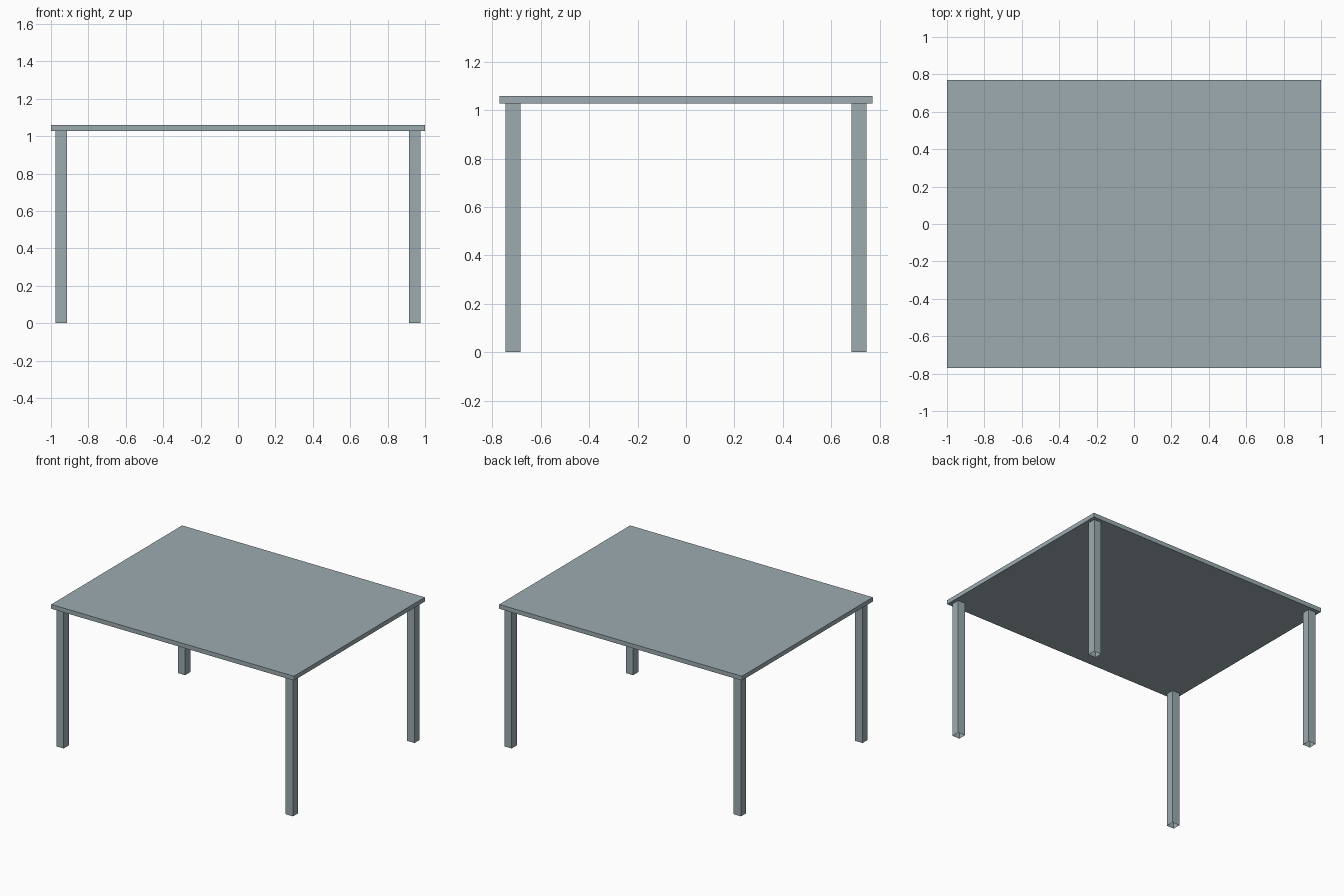
import bpy, bmesh
from mathutils import Vector

if "Cube" in bpy.data.objects:
    bpy.data.objects.remove(bpy.data.objects["Cube"])

mat = bpy.data.materials.new("blue grey")
mat.diffuse_color = (0.335, 0.41, 0.435, 1)
mat.use_nodes = True
mat.node_tree.nodes["Principled BSDF"].inputs["Base Color"].default_value = mat.diffuse_color


def box(name, lo, hi, open_ends=False):
    """Axis-aligned box; open_ends drops the top and bottom faces."""
    lo, hi = Vector(lo), Vector(hi)
    bm = bmesh.new()
    bmesh.ops.create_cube(bm, size=1)
    for v in bm.verts:
        v.co = (lo + hi) / 2 + v.co * (hi - lo)
    bm.normal_update()
    if open_ends:
        ends = [f for f in bm.faces if abs(f.normal.z) > 0.5]
        bmesh.ops.delete(bm, geom=ends, context='FACES_ONLY')
    mesh = bpy.data.meshes.new(name)
    bm.to_mesh(mesh)
    bm.free()
    mesh.materials.append(mat)
    obj = bpy.data.objects.new(name, mesh)
    bpy.context.collection.objects.link(obj)
    return obj


# Thin rectangular top
box("table_top", (-1, -0.77, 1.028), (1, 0.77, 1.06))

# Four hollow square legs, open at the foot
W = 0.06
for sx, side in ((-1, "left"), (1, "right")):
    for sy, end in ((-1, "front"), (1, "back")):
        x, y = sx * 0.945, sy * 0.715
        box(f"{end}_{side}_leg", (x - W / 2, y - W / 2, 0),
            (x + W / 2, y + W / 2, 1.028), open_ends=True)
